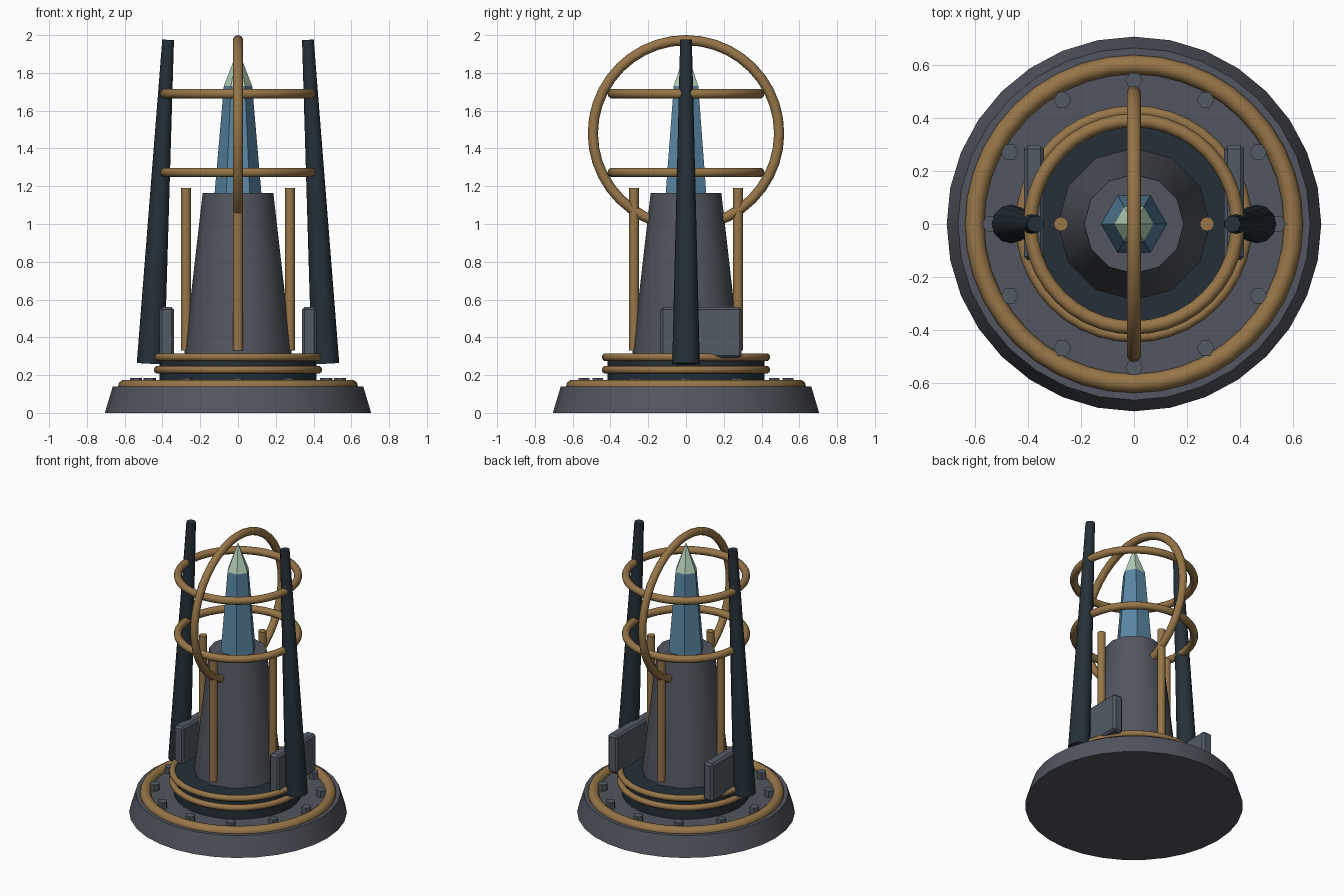
import bpy, math
from mathutils import Vector

cube = bpy.data.objects.get("Cube")
if cube:
    bpy.data.objects.remove(cube, do_unlink=True)


def material(name, rgb):
    m = bpy.data.materials.new(name)
    m.use_nodes = True
    m.diffuse_color = (*rgb, 1)
    m.node_tree.nodes["Principled BSDF"].inputs["Base Color"].default_value = (*rgb, 1)
    return m


GREY = material("grey metal", (0.085, 0.092, 0.115))
STEEL = material("blue grey steel", (0.085, 0.105, 0.13))
DARK = material("dark slate", (0.018, 0.03, 0.04))
GOLD = material("aged brass", (0.31, 0.18, 0.065))
BLUE = material("crystal blue", (0.10, 0.24, 0.37))
GREEN = material("pale green", (0.46, 0.64, 0.48))


def finish(name, mat, smooth=True):
    ob = bpy.context.object
    ob.name = name
    ob.data.materials.append(mat)
    if smooth:
        bpy.ops.object.shade_smooth_by_angle(angle=math.radians(50))
    return ob


def cone(name, mat, start, end, r1, r2, sides, smooth=True, turn=0):
    """Tapered cylinder running from start to end."""
    a, b = Vector(start), Vector(end)
    axis = b - a
    bpy.ops.mesh.primitive_cone_add(vertices=sides, radius1=r1, radius2=r2,
                                    depth=axis.length, location=(a + b) / 2)
    ob = finish(name, mat, smooth)
    ob.rotation_euler = (0, math.atan2(axis.x, axis.z), turn)
    return ob


def ring(name, z, major, minor, upright=False):
    bpy.ops.mesh.primitive_torus_add(
        major_radius=major, minor_radius=minor, major_segments=40, minor_segments=10,
        location=(0, 0, z), rotation=(0, math.pi / 2 if upright else 0, 0))
    return finish(name, GOLD)


# Round base with brass rim and bolts
cone("base", GREY, (0, 0, 0), (0, 0, 0.14), 0.705, 0.663, 32)
ring("base_rim", 0.14, 0.6, 0.036)
for i in range(12):
    a = i * math.tau / 12
    x, y = 0.54 * math.cos(a), 0.54 * math.sin(a)
    cone(f"bolt_{i + 1}", STEEL, (x, y, 0.13), (x, y, 0.185), 0.033, 0.033, 6,
         smooth=False, turn=math.pi / 6)

# Dark drum with two bands
cone("drum", DARK, (0, 0, 0.13), (0, 0, 0.3), 0.415, 0.415, 32)
ring("lower_band", 0.228, 0.425, 0.021)
ring("upper_band", 0.295, 0.425, 0.021)

# Tapered tower and crystal
cone("tower", GREY, (0, 0, 0.29), (0, 0, 1.165), 0.287, 0.187, 12)
cone("crystal", BLUE, (0, 0, 1.15), (0, 0, 1.73), 0.125, 0.075, 6, False, math.pi / 6)
cone("crystal_tip", GREEN, (0, 0, 1.73), (0, 0, 1.925), 0.075, 0, 6, False, math.pi / 6)

# Brass rods around the tower
for i, side in enumerate(("left", "back", "right", "front")):
    a = i * math.pi / 2
    x, y = 0.275 * math.cos(a), 0.275 * math.sin(a)
    cone(f"rod_{side}", GOLD, (x, y, 0.33), (x, y, 1.19), 0.027, 0.027, 10)

# Cage rings
ring("cage_ring_low", 1.273, 0.39, 0.026)
ring("cage_ring_high", 1.69, 0.39, 0.026)
ring("upright_ring", 1.48, 0.493, 0.027, upright=True)

# Leaning struts and side panels
for side, s in (("left", 1), ("right", -1)):
    cone(f"strut_{side}", DARK, (s * 0.463, 0, 0.26), (s * 0.37, 0, 1.975), 0.073, 0.031, 12)
    bpy.ops.mesh.primitive_cube_add(size=1, location=(s * 0.377, 0.08, 0.425))
    panel = finish(f"panel_{side}", STEEL, smooth=False)
    panel.scale = (0.075, 0.43, 0.27)
    bpy.ops.object.transform_apply(location=False, rotation=False, scale=True)
    bevel = panel.modifiers.new("edge", 'BEVEL')
    bevel.width = 0.013
    bevel.segments = 1
